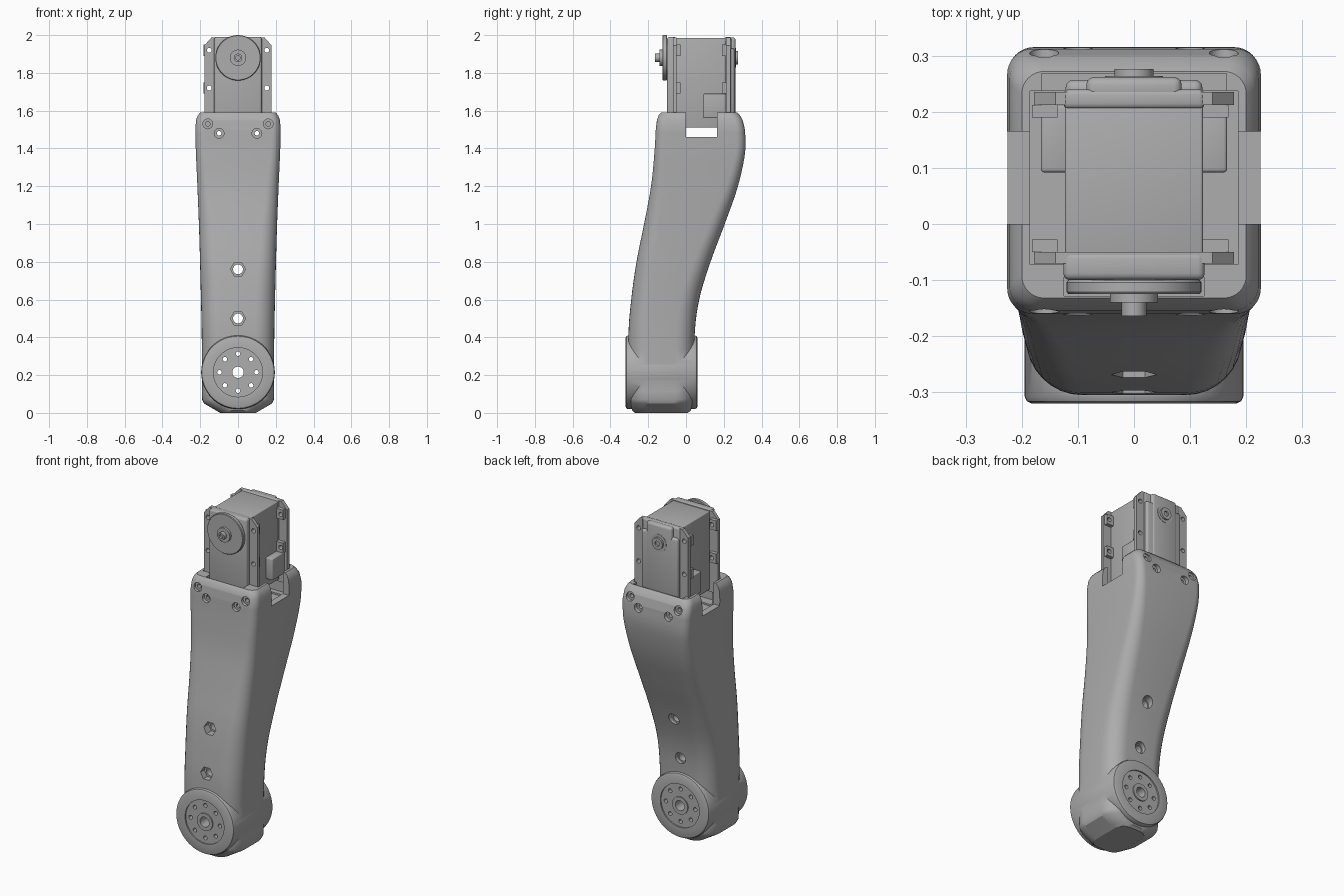
import bpy, bmesh, math
from mathutils import Matrix, Vector

cube = bpy.data.objects.get("Cube")
if cube:
    bpy.data.objects.remove(cube, do_unlink=True)

grey = bpy.data.materials.new("plain grey")
grey.use_nodes = True
GREY = (0.42, 0.42, 0.42, 1)
grey.diffuse_color = GREY
grey.node_tree.nodes["Principled BSDF"].inputs["Base Color"].default_value = GREY


def finish(name, bm, angle=30):
    bmesh.ops.remove_doubles(bm, verts=bm.verts, dist=1e-5)
    bmesh.ops.recalc_face_normals(bm, faces=bm.faces)
    mesh = bpy.data.meshes.new(name)
    bm.to_mesh(mesh)
    bm.free()
    obj = bpy.data.objects.new(name, mesh)
    bpy.context.collection.objects.link(obj)
    mesh.materials.append(grey)
    smooth(obj, angle)
    return obj


def smooth(obj, angle=30):
    obj.data.shade_smooth()
    obj.data.set_sharp_from_angle(angle=math.radians(angle))


def add_box(bm, x, y, z, bevel=0):
    """Box from (low, high) pairs."""
    size = [b - a for a, b in (x, y, z)]
    mid = [(a + b) / 2 for a, b in (x, y, z)]
    m = Matrix.Translation(mid) @ Matrix.Diagonal((*size, 1))
    verts = bmesh.ops.create_cube(bm, size=1, matrix=m)["verts"]
    if bevel:
        edges = list({e for v in verts for e in v.link_edges})
        bmesh.ops.bevel(bm, geom=edges, offset=bevel, segments=3, profile=0.5, affect="EDGES")


def box(name, x, y, z, bevel=0):
    bm = bmesh.new()
    add_box(bm, x, y, z, bevel)
    return finish(name, bm)


def rods(name, spots, y, r, sides=24, turn=0):
    """Prisms along y at each (x, z) spot."""
    bm = bmesh.new()
    for sx, sz in spots:
        m = (Matrix.Translation((sx, (y[0] + y[1]) / 2, sz))
             @ Matrix.Rotation(math.pi / 2, 4, "X") @ Matrix.Rotation(turn, 4, "Z"))
        bmesh.ops.create_cone(bm, cap_ends=True, segments=sides, radius1=r, radius2=r,
                              depth=y[1] - y[0], matrix=m)
    return finish(name, bm)


def lathe(name, profile, z, sides=64):
    """Spin (radius, y) points round an axis along y at height z."""
    bm = bmesh.new()
    verts = [bm.verts.new((r, y, z)) for r, y in profile]
    edges = [bm.edges.new(p) for p in zip(verts, verts[1:])]
    bmesh.ops.spin(bm, geom=verts + edges, cent=(0, 0, z), axis=(0, 1, 0),
                   angle=math.tau, steps=sides)
    return finish(name, bm)


def combine(obj, tool, operation="DIFFERENCE"):
    mod = obj.modifiers.new("cut", "BOOLEAN")
    mod.operation, mod.object, mod.solver = operation, tool, "EXACT"
    bpy.context.view_layer.update()
    graph = bpy.context.evaluated_depsgraph_get()
    mesh = bpy.data.meshes.new_from_object(obj.evaluated_get(graph))
    obj.modifiers.clear()
    obj.data = mesh
    bpy.data.objects.remove(tool, do_unlink=True)


def section(z, front, back, half, r):
    """Rounded rectangle at height z."""
    pts = []
    corners = ((half - r, back - r), (r - half, back - r), (r - half, front + r), (half - r, front + r))
    for i, (cx, cy) in enumerate(corners):
        for k in range(9):
            a = math.pi / 2 * (i + k / 8)
            pts.append((cx + r * math.cos(a), cy + r * math.sin(a), z))
    return pts


def curve_rows(rows, steps=5):
    """Smooth rows through the given key rows."""
    out = []
    ext = [rows[0]] + rows + [rows[-1]]
    for p0, p1, p2, p3 in zip(ext, ext[1:], ext[2:], ext[3:]):
        for s in range(steps):
            t = s / steps
            out.append([b + 0.5 * t * (c - a + t * (2 * a - 5 * b + 4 * c - d + t * (3 * (b - c) + d - a)))
                        for a, b, c, d in zip(p0, p1, p2, p3)])
    return out + [rows[-1]]


# Leg shell: rows of height, front, back, half width, corner radius
foot = [(0, -.27, .01, .095, .06), (.012, -.285, .025, .115, .08), (.05, -.295, .035, .18, .1)]
shin = [(.07, -.3, .04, .19, .1), (.4, -.305, .045, .192, .1), (.6, -.29, .07, .196, .1),
        (.8, -.262, .13, .201, .09), (1, -.222, .205, .207, .08), (1.2, -.185, .275, .215, .065),
        (1.38, -.167, .313, .223, .05), (1.5, -.16, .312, .226, .045)]
rim = [(1.55, -.154, .3, .222, .045), (1.575, -.145, .286, .213, .045), (1.59, -.132, .272, .2, .04)]
bm = bmesh.new()
rings = [[bm.verts.new(p) for p in section(*row)] for row in foot + curve_rows(shin) + rim]
for low, high in zip(rings, rings[1:]):
    for i in range(len(low)):
        j = (i + 1) % len(low)
        bm.faces.new((low[i], low[j], high[j], high[i]))
bm.faces.new(rings[0])
bm.faces.new(rings[-1])
leg = finish("leg_shell", bm)

# Joint drum across the lower end
JOINT = .215
drum = lathe("drum", [(0, -.32), (.182, -.32), (.191, -.316), (.195, -.307),
                      (.195, .047), (.191, .056), (.182, .06), (0, .06)], JOINT)
combine(leg, drum, "UNION")

# Socket and side notch at the upper end
combine(leg, box("socket", (-.185, .185), (-.072, .237), (1.4, 1.7)))
combine(leg, box("socket_back", (-.165, .165), (.1, .268), (1.41, 1.71)))
combine(leg, box("socket_front", (-.125, .125), (-.128, .1), (1.41, 1.72)))
combine(leg, box("notch", (-.3, .3), (0, .165), (1.46, 1.73)))

# Screw holes round the rim
screws = [(s * x, z) for s in (-1, 1) for x, z in ((.16, 1.53), (.1, 1.48))]
combine(leg, rods("front_sinks", screws, (-.3, -.142), .026))
combine(leg, rods("back_sinks", screws, (.29, .5), .026))
combine(leg, rods("screw_bores", screws, (-.4, .6), .012, 16))

# Hexagonal nut pockets with bolt holes through the shin
for z, pocket, sink in ((.5, -.265, .03), (.76, -.225, .085)):
    combine(leg, rods("nut_pocket", [(0, z)], (-.5, pocket), .04, 6, math.pi / 6))
    combine(leg, rods("bolt_sink", [(0, z)], (sink, .5), .034))
    combine(leg, rods("bolt_bore", [(0, z)], (-.6, .6), .026))

# Recessed joint faces with a bolt circle
combine(leg, rods("front_recess", [(0, JOINT)], (-.4, -.312), .13, 64))
combine(leg, rods("back_recess", [(0, JOINT)], (.052, .2), .13, 64))
circle = [(.098 * math.cos(k * math.pi / 4), JOINT + .098 * math.sin(k * math.pi / 4)) for k in range(8)]
combine(leg, rods("bolt_circle", circle, (-.5, .5), .012, 16))
combine(leg, rods("axle_bore", [(0, JOINT)], (-.6, .6), .03, 32))
smooth(leg)
for name, a, b in (("front_hub_ring", -.319, -.305), ("back_hub_ring", .045, .059)):
    lathe(name, [(.03, a), (.052, a), (.052, b), (.03, b), (.03, a)], JOINT, 32)

# Servo motor housing
box("motor_core", (-.123, .123), (-.06, .215), (1.51, 1.985), .005)
box("motor_front_cover", (-.126, .126), (-.1, -.05), (1.512, 1.99), .012)
box("motor_back_cover", (-.126, .126), (.205, .24), (1.512, 1.99), .01)
box("motor_back_cap", (-.085, .085), (.22, .262), (1.53, 1.988), .014)
box("motor_back_panel", (-.122, .122), (.22, .257), (1.53, 1.93), .014)

# Mounting flanges with chamfered ears, and their nut blocks
ears = [(s * .152, z) for s in (-1, 1) for z in (1.72, 1.92)]
outline = [(-.178, 1.5), (.178, 1.5), (.178, 1.945), (.14, 1.988), (-.14, 1.988), (-.178, 1.945)]
for side, y0, y1, n0, n1 in (("front", -.07, -.05, -.05, -.028), ("back", .212, .235, .19, .212)):
    bm = bmesh.new()
    face = bm.faces.new([bm.verts.new((x, y0, z)) for x, z in outline])
    new = bmesh.ops.extrude_face_region(bm, geom=[face])["geom"]
    bmesh.ops.translate(bm, verts=[v for v in new if isinstance(v, bmesh.types.BMVert)],
                        vec=Vector((0, y1 - y0, 0)))
    flange = finish(side + "_flange", bm)
    combine(flange, rods("ear_holes", ears, (-.5, .5), .013, 16))
    smooth(flange)
    bm = bmesh.new()
    for x, z in ears:
        add_box(bm, (x - .03, x + .016), (n0, n1), (z - .03, z + .03))
    blocks = finish(side + "_nut_blocks", bm)
    combine(blocks, rods("block_holes", ears, (-.5, .5), .013, 16))
    smooth(blocks)

# Cable sockets on both sides
for side, s in (("left", 1), ("right", -1)):
    box(side + "_cable_socket", tuple(sorted((s * .115, s * .166))), (.092, .212), (1.56, 1.69), .006)

# Output horn in front and idler axle behind
AXLE = 1.88
lathe("output_horn", [(0, -.1), (.117, -.1), (.12, -.104), (.12, -.121), (.117, -.125), (.043, -.125),
                      (.043, -.14), (.022, -.14), (.022, -.164), (.012, -.164), (.012, -.15), (0, -.15)], AXLE)
lathe("idler_axle", [(0, .25), (.052, .25), (.052, .264), (.035, .264), (.035, .276),
                     (.015, .276), (.015, .266), (0, .266)], AXLE, 40)
